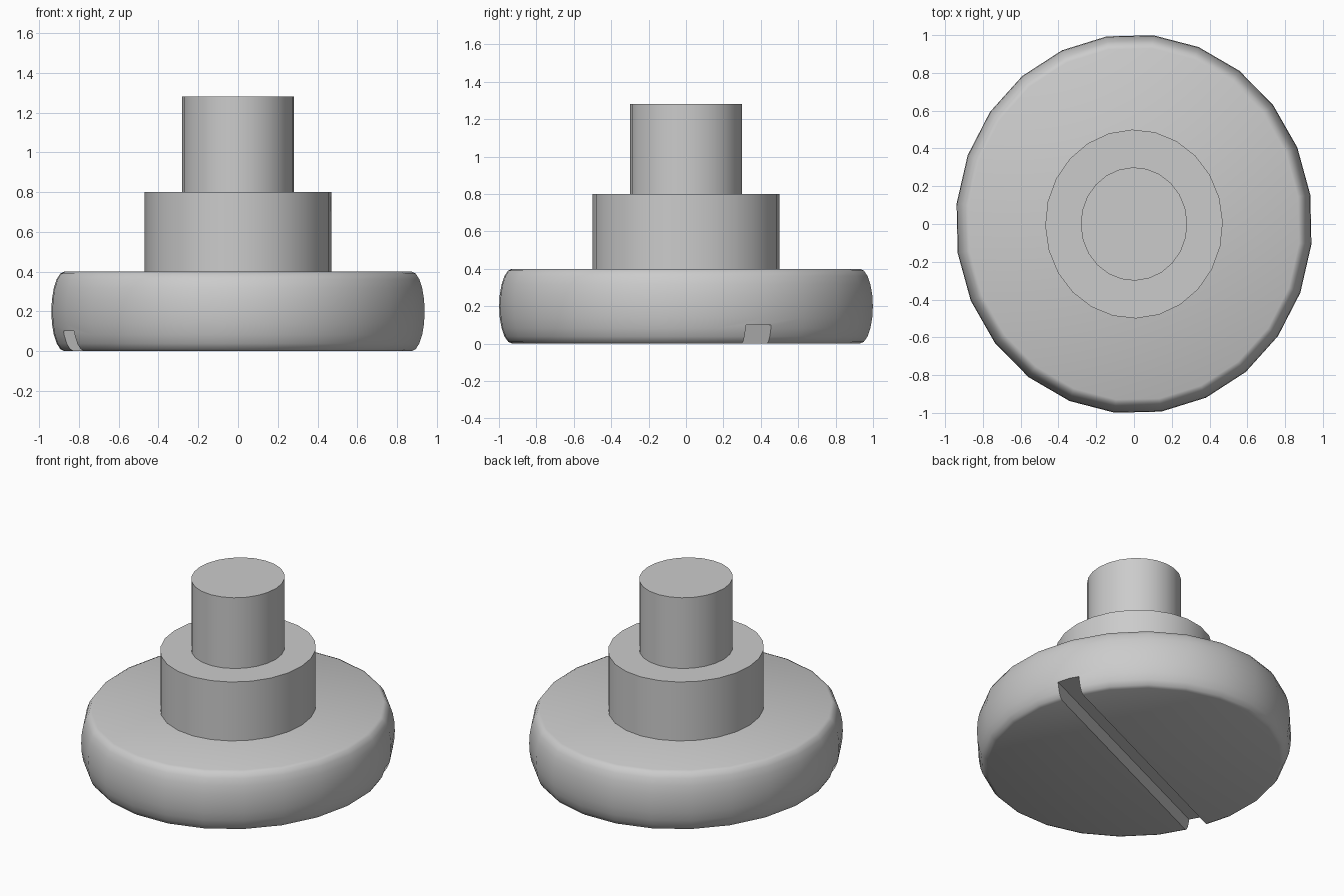
import bpy
import math

cube = bpy.data.objects.get("Cube")
if cube:
    bpy.data.objects.remove(cube, do_unlink=True)

SIDES = 24
SQUASH = 0.94  # the round parts are slightly narrower across x

metal = bpy.data.materials.new("grey metal")
metal.use_nodes = True
colour = (0.6, 0.6, 0.6, 1)
metal.diffuse_color = colour
metal.node_tree.nodes["Principled BSDF"].inputs["Base Color"].default_value = colour


def turned(name, profile, turn):
    """Turn a (radius, height) profile about z and cap both ends."""
    verts, faces = [], []
    for radius, z in profile:
        for i in range(SIDES):
            a = math.radians(turn) + math.tau * i / SIDES
            verts.append((SQUASH * radius * math.cos(a), radius * math.sin(a), z))
    for ring in range(len(profile) - 1):
        base = ring * SIDES
        for i in range(SIDES):
            j = (i + 1) % SIDES
            faces.append((base + i, base + j, base + SIDES + j, base + SIDES + i))
    faces.append(tuple(reversed(range(SIDES))))
    faces.append(tuple(range(len(verts) - SIDES, len(verts))))
    mesh = bpy.data.meshes.new(name)
    mesh.from_pydata(verts, [], faces)
    mesh.materials.append(metal)
    obj = bpy.data.objects.new(name, mesh)
    bpy.context.collection.objects.link(obj)
    return obj


def select(obj):
    bpy.ops.object.select_all(action="DESELECT")
    obj.select_set(True)
    bpy.context.view_layer.objects.active = obj


# Wide head with a bulging rim
STEPS = 10
rim = []
for k in range(STEPS + 1):
    t = math.pi * (k / STEPS - 0.5)
    rim.append((0.935 + 0.07 * math.cos(t), 0.2 + 0.2 * math.sin(t)))
head = turned("head", rim, 8.8)

# Collar and shaft
collar = turned("collar", [(0.5, 0.4), (0.5, 0.8)], 1.3)
shaft = turned("shaft", [(0.3, 0.8), (0.3, 1.28)], 1.3)

# Screwdriver slot across the underside
bpy.ops.mesh.primitive_cube_add(size=1, rotation=(0, 0, math.radians(24.5)))
cutter = bpy.context.object
cutter.name = "slot_cutter"
cutter.scale = (3, 0.145, 0.2)
cutter.data.materials.append(metal)
cutter.hide_render = True

slot = head.modifiers.new("slot", "BOOLEAN")
slot.operation = "DIFFERENCE"
slot.solver = "EXACT"
slot.object = cutter
select(head)
bpy.ops.object.modifier_apply(modifier=slot.name)
bpy.data.objects.remove(cutter, do_unlink=True)

for part in (head, collar, shaft):
    select(part)
    bpy.ops.object.shade_smooth_by_angle(angle=math.radians(40))
